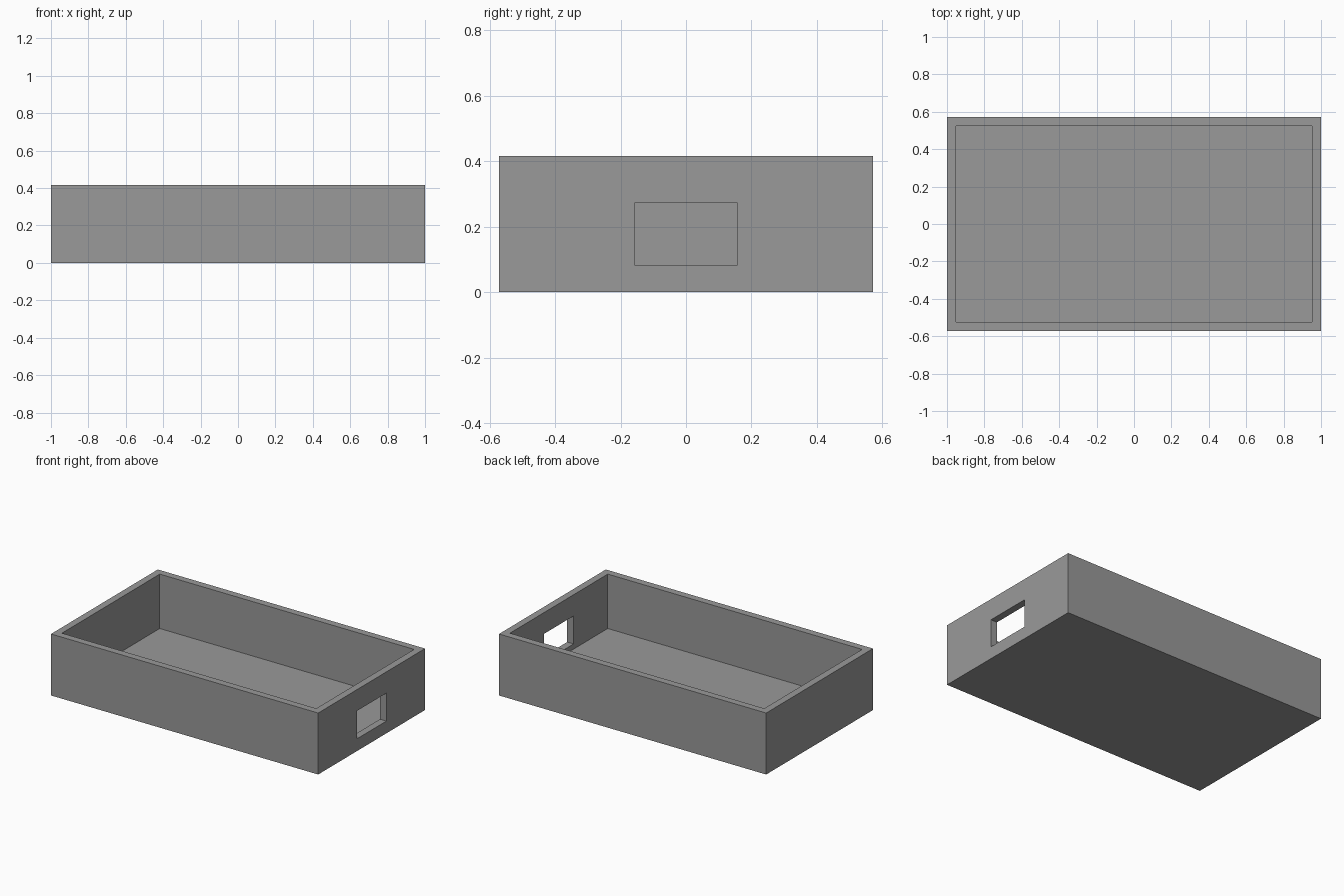
import bpy

if "Cube" in bpy.data.objects:
    bpy.data.objects.remove(bpy.data.objects["Cube"])

LENGTH, WIDTH, HEIGHT, WALL = 2.0, 1.142, 0.416, 0.048

grey = bpy.data.materials.new("grey")
grey.diffuse_color = (0.32, 0.32, 0.32, 1)
grey.use_nodes = True
grey.node_tree.nodes["Principled BSDF"].inputs["Base Color"].default_value = grey.diffuse_color


def box(name, x, y, z):
    """Box spanning the given (min, max) ranges."""
    spans = (x, y, z)
    bpy.ops.mesh.primitive_cube_add(size=1, location=[(a + b) / 2 for a, b in spans])
    ob = bpy.context.object
    ob.name = name
    ob.scale = [b - a for a, b in spans]
    bpy.ops.object.transform_apply(location=True, rotation=False, scale=True)
    ob.data.materials.append(grey)
    return ob


def cut(target, cutter):
    mod = target.modifiers.new(cutter.name, "BOOLEAN")
    mod.operation = "DIFFERENCE"
    mod.solver = "EXACT"
    mod.object = cutter
    bpy.context.view_layer.objects.active = target
    bpy.ops.object.modifier_apply(modifier=mod.name)
    bpy.data.objects.remove(cutter)


hx, hy = LENGTH / 2, WIDTH / 2

# Open tray
tray = box("open_tray", (-hx, hx), (-hy, hy), (0, HEIGHT))

# Inner cavity, leaving walls and floor of equal thickness
cut(tray, box("cavity", (-hx + WALL, hx - WALL), (-hy + WALL, hy - WALL), (WALL, HEIGHT + 0.2)))

# Cable opening through the right wall
cut(tray, box("cable_opening", (hx - 0.2, hx + 0.2), (-0.158, 0.158), (0.083, 0.272)))
